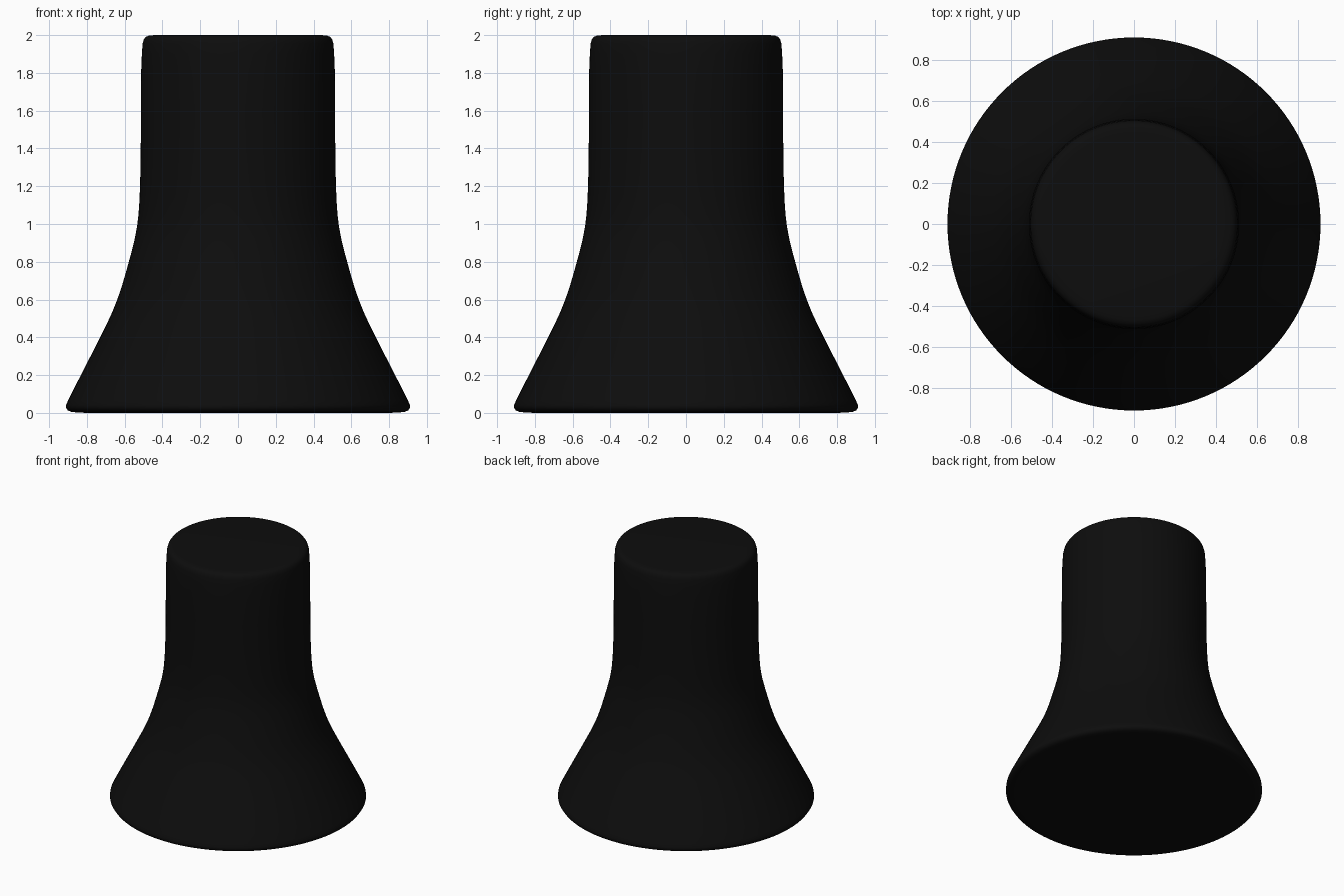
import bpy, bmesh, math

if "Cube" in bpy.data.objects:
    bpy.data.objects.remove(bpy.data.objects["Cube"])

# Half profile of the flared stand: (radius, height), bottom to top
profile = [(0.0, 0.0), (0.80, 0.0), (0.85, 0.002), (0.885, 0.006), (0.902, 0.014),
           (0.911, 0.028), (0.910, 0.042), (0.900, 0.065), (0.865, 0.135),
           (0.81, 0.243), (0.75, 0.36), (0.695, 0.47), (0.665, 0.535),
           (0.639, 0.60), (0.612, 0.68), (0.589, 0.76), (0.567, 0.84),
           (0.547, 0.92), (0.534, 0.99), (0.527, 1.05), (0.522, 1.12),
           (0.518, 1.22), (0.515, 1.40), (0.514, 1.60), (0.513, 1.80),
           (0.509, 1.90), (0.505, 1.955), (0.499, 1.977), (0.488, 1.991),
           (0.470, 1.998), (0.44, 2.0), (0.0, 2.0)]

# Lathe the profile around z
bm = bmesh.new()
verts = [bm.verts.new((r, 0, z)) for r, z in profile]
edges = [bm.edges.new(pair) for pair in zip(verts, verts[1:])]
bmesh.ops.spin(bm, geom=verts + edges, axis=(0, 0, 1), cent=(0, 0, 0),
               angle=math.tau, steps=128, use_merge=False)
bmesh.ops.remove_doubles(bm, verts=bm.verts[:], dist=0.0005)
bmesh.ops.recalc_face_normals(bm, faces=bm.faces[:])
mesh = bpy.data.meshes.new("flared_stand")
bm.to_mesh(mesh)
bm.free()
stand = bpy.data.objects.new("flared_stand", mesh)
bpy.context.collection.objects.link(stand)

# Near-black finish
mat = bpy.data.materials.new("near black")
mat.diffuse_color = (0.004, 0.004, 0.004, 1)
mat.use_nodes = True
mat.node_tree.nodes["Principled BSDF"].inputs["Base Color"].default_value = mat.diffuse_color
mesh.materials.append(mat)

# Smooth shading all over
for face in mesh.polygons:
    face.use_smooth = True
